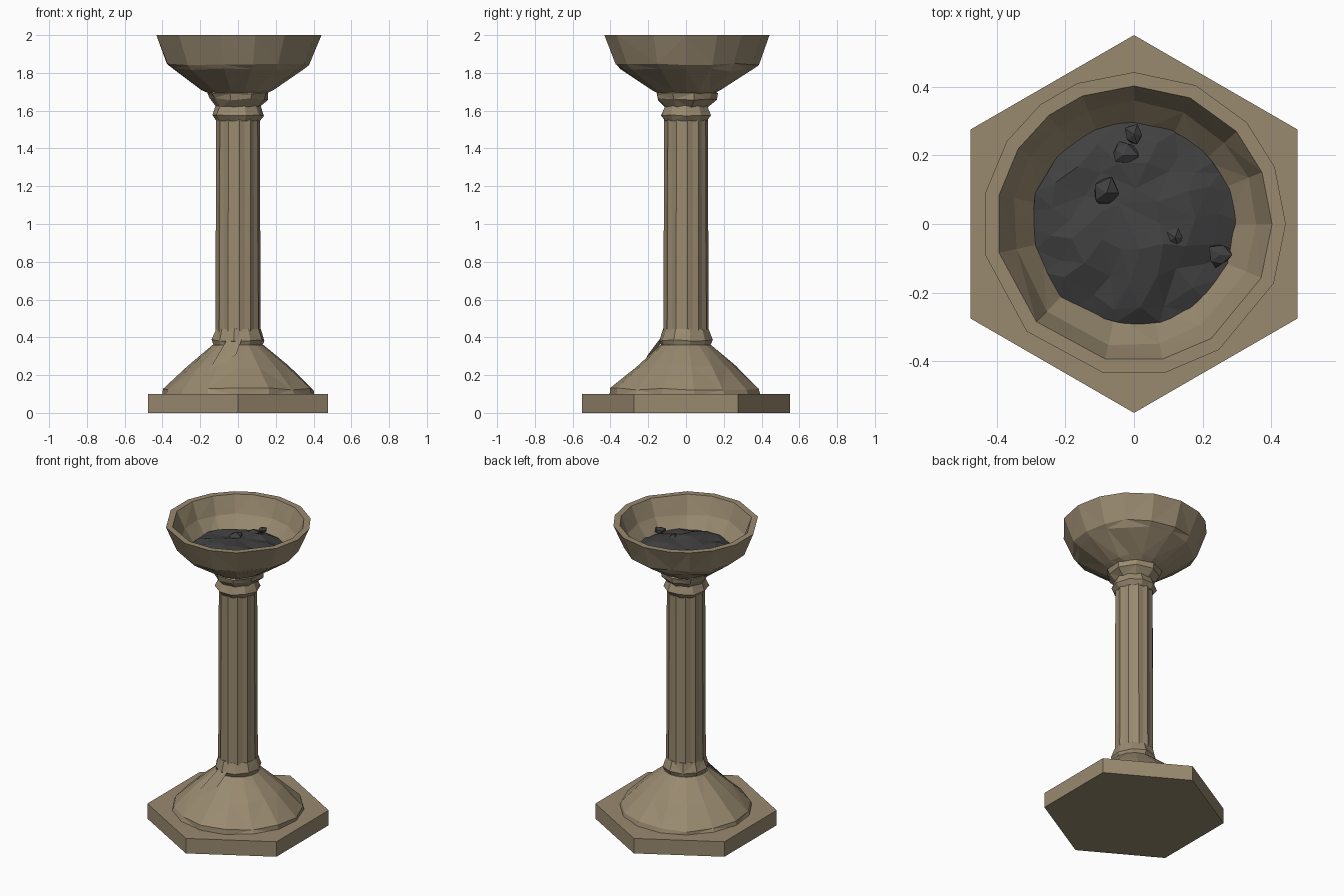
import bpy, bmesh, math, random
from mathutils import Vector

random.seed(4)
cube = bpy.data.objects.get("Cube")
if cube:
    bpy.data.objects.remove(cube, do_unlink=True)


def material(name, colour):
    m = bpy.data.materials.new(name)
    m.use_nodes = True
    m.diffuse_color = (*colour, 1)
    m.node_tree.nodes["Principled BSDF"].inputs["Base Color"].default_value = (*colour, 1)
    return m


stone = material("tan stone", (0.32, 0.255, 0.162))
coal = material("charcoal", (0.052, 0.052, 0.052))


def finish(bm, name, mat):
    bmesh.ops.recalc_face_normals(bm, faces=bm.faces)
    mesh = bpy.data.meshes.new(name)
    bm.to_mesh(mesh)
    bm.free()
    mesh.materials.append(mat)
    obj = bpy.data.objects.new(name, mesh)
    bpy.context.collection.objects.link(obj)
    return obj


def even(n, start=0):
    return [start + 360 * i / n for i in range(n)]


def lathe(name, mat, profile, angles, flute=0):
    """Rings of (radius, height, wobble) joined by flat faces and capped."""
    bm = bmesh.new()
    rings = []
    for r, z, wobble in profile:
        ring = []
        for i, a in enumerate(angles):
            a = math.radians(a)
            rr = r - flute * (i % 2) + random.uniform(-wobble, wobble)
            zz = z + random.uniform(-wobble, wobble)
            ring.append(bm.verts.new((rr * math.cos(a), rr * math.sin(a), zz)))
        rings.append(ring)
    n = len(angles)
    for lo, hi in zip(rings, rings[1:]):
        for i in range(n):
            j = (i + 1) % n
            bm.faces.new((lo[i], lo[j], hi[j], hi[i]))
    bm.faces.new(rings[0][::-1])
    bm.faces.new(rings[-1])
    bmesh.ops.triangulate(bm, faces=[f for f in bm.faces if len(f.verts) == 4])
    return finish(bm, name, mat)


# Hexagonal plinth
lathe("plinth", stone, [(0.55, 0, 0), (0.55, 0.1, 0)], even(6, 30))

# Flared foot and lower collar
lathe("foot", stone, [(0.405, 0.09, 0), (0.395, 0.125, 0.008), (0.27, 0.245, 0.006),
                      (0.135, 0.36, 0)], even(15, 6))
lathe("lower_collar", stone, [(0.128, 0.35, 0), (0.14, 0.385, 0.004), (0.12, 0.445, 0.003)],
      even(10, 9))

# Chipped shard leaning on the foot
bm = bmesh.new()
shard = [bm.verts.new(p) for p in ((0.02, -0.14, 0.39), (-0.06, -0.12, 0.385),
                                   (-0.18, -0.27, 0.18), (-0.01, -0.2, 0.31))]
for skip in range(4):
    bm.faces.new([v for i, v in enumerate(shard) if i != skip])
finish(bm, "foot_shard", stone)

# Fluted column
lathe("column", stone, [(0.12, 0.42, 0), (0.116, 1.56, 0)], even(24, 4), flute=0.007)

# Upper collar and neck
lathe("upper_collar", stone, [(0.115, 1.545, 0), (0.138, 1.575, 0.003), (0.118, 1.625, 0.002)],
      even(10, 0))
lathe("neck", stone, [(0.112, 1.615, 0), (0.158, 1.66, 0.008), (0.165, 1.69, 0.005),
                      (0.14, 1.71, 0.004)], even(9, 15))

# Bowl: outer wall, rim and hollow inside
bowl_angles = [0, 22, 42, 66, 90, 112, 128, 147, 168, 192, 225, 258, 282, 304, 337]
lathe("bowl", stone, [(0.13, 1.68, 0), (0.19, 1.71, 0.006), (0.355, 1.815, 0.009),
                      (0.38, 1.845, 0.006), (0.442, 2.0, 0), (0.402, 2.0, 0),
                      (0.355, 1.89, 0.006), (0.27, 1.78, 0.004)], bowl_angles)

# Bed of coals: jagged, gently domed heap
bm = bmesh.new()
rings = []
for r, n, z, wob in ((0.298, 30, 1.815, 0.008), (0.245, 20, 1.835, 0.014),
                     (0.175, 15, 1.85, 0.016), (0.09, 9, 1.86, 0.018)):
    ring = []
    for a in even(n, 5):
        a = math.radians(a + random.uniform(-4, 4))
        rr = r + random.uniform(-wob, wob)
        ring.append(bm.verts.new((rr * math.cos(a), rr * math.sin(a),
                                  z + random.uniform(-wob, wob))))
    edges = [bm.edges.new((ring[i], ring[(i + 1) % n])) for i in range(n)]
    if rings:
        bmesh.ops.bridge_loops(bm, edges=rings[-1] + edges)
    rings.append(edges)
bm.faces.new(ring)
bmesh.ops.triangulate(bm, faces=[f for f in bm.faces if len(f.verts) > 3])
finish(bm, "coal_bed", coal)

# Loose sharp lumps on the coals
bm = bmesh.new()
for x, y, size in ((-0.03, 0.2, 0.045), (-0.08, 0.09, 0.05), (0.12, -0.04, 0.045),
                   (0.0, 0.26, 0.035), (0.25, -0.09, 0.04)):
    made = bmesh.ops.create_icosphere(bm, subdivisions=1, radius=size)
    for v in made["verts"]:
        v.co *= random.uniform(0.65, 1.15)
        v.co.z *= 0.6
        v.co += Vector((x, y, 1.845))
finish(bm, "coal_lumps", coal)
